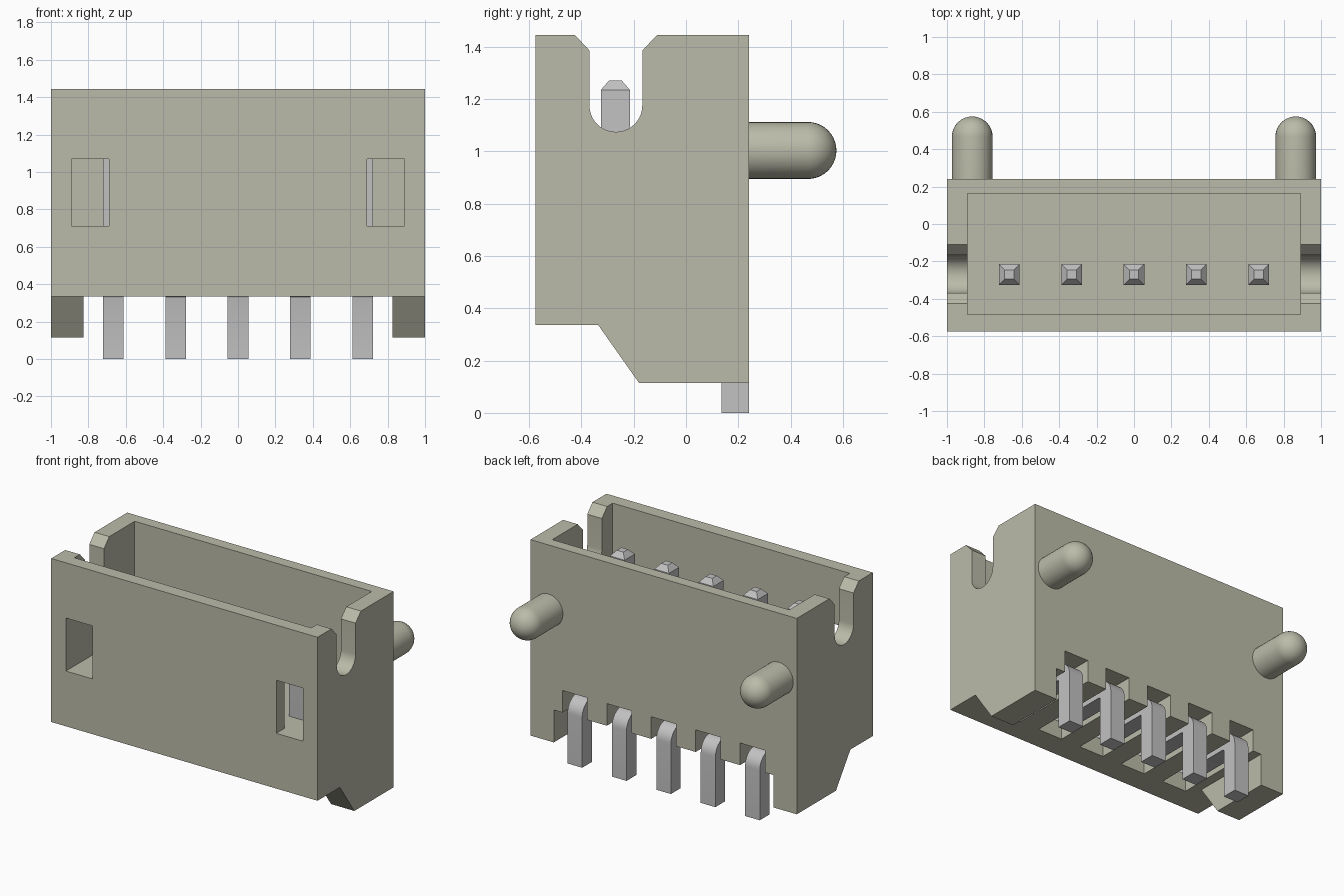
import bpy, bmesh, math

if "Cube" in bpy.data.objects:
    bpy.data.objects.remove(bpy.data.objects["Cube"], do_unlink=True)


def make_material(name, color):
    mat = bpy.data.materials.new(name)
    mat.use_nodes = True
    mat.diffuse_color = (*color, 1)
    bsdf = next(n for n in mat.node_tree.nodes if n.type == 'BSDF_PRINCIPLED')
    bsdf.inputs["Base Color"].default_value = (*color, 1)
    return mat


PLASTIC = make_material("warm grey plastic", (0.50, 0.50, 0.40))
METAL = make_material("pin metal grey", (0.54, 0.54, 0.54))


def finish(bm, name, mat):
    bmesh.ops.recalc_face_normals(bm, faces=bm.faces)
    mesh = bpy.data.meshes.new(name)
    bm.to_mesh(mesh)
    bm.free()
    mesh.materials.append(mat)
    obj = bpy.data.objects.new(name, mesh)
    bpy.context.collection.objects.link(obj)
    return obj


def add_prism(bm, profile, x0, x1):
    """Extrude a (y, z) profile from x0 to x1."""
    face = bm.faces.new([bm.verts.new((x0, y, z)) for y, z in profile])
    out = bmesh.ops.extrude_face_region(bm, geom=[face])
    moved = [v for v in out["geom"] if isinstance(v, bmesh.types.BMVert)]
    bmesh.ops.translate(bm, verts=moved, vec=(x1 - x0, 0, 0))


def prism(name, profile, x0, x1, mat=PLASTIC):
    bm = bmesh.new()
    add_prism(bm, profile, x0, x1)
    return finish(bm, name, mat)


def box(name, x0, x1, y0, y1, z0, z1):
    return prism(name, [(y0, z0), (y1, z0), (y1, z1), (y0, z1)], x0, x1)


def arc(cy, cz, r, a0, a1, n):
    """Points on an arc in the (y, z) plane, angles in degrees."""
    angles = [math.radians(a0 + (a1 - a0) * i / n) for i in range(n + 1)]
    return [(cy + r * math.cos(a), cz + r * math.sin(a)) for a in angles]


def select_only(obj):
    bpy.ops.object.select_all(action='DESELECT')
    obj.select_set(True)
    bpy.context.view_layer.objects.active = obj


def cut(target, cutter):
    mod = target.modifiers.new("cut", 'BOOLEAN')
    mod.operation = 'DIFFERENCE'
    mod.solver = 'EXACT'
    mod.object = cutter
    select_only(target)
    bpy.ops.object.modifier_apply(modifier=mod.name)
    bpy.data.objects.remove(cutter, do_unlink=True)


def smooth(obj):
    select_only(obj)
    bpy.ops.object.shade_smooth_by_angle(angle=math.radians(30))


FRONT, BACK, TOP, BASE, FOOT = -0.575, 0.24, 1.445, 0.335, 0.115
PIN_X = [-0.667 + i * 0.3335 for i in range(5)]

# Housing: side profile with the sloped feet, then hollowed out
housing = prism("housing", [(FRONT, BASE), (-0.335, BASE), (-0.18, FOOT), (BACK, FOOT),
                            (BACK, TOP), (FRONT, TOP)], -1, 1)
cut(housing, box("foot_gap_cutter", -0.825, 0.825, -0.7, 0.4, 0, BASE))
cut(housing, box("cavity_cutter", -0.89, 0.89, -0.485, 0.163, 0.71, 1.6))

# Front windows
for side in (-1, 1):
    x0, x1 = sorted((side * 0.69, side * 0.89))
    cut(housing, box("window_cutter", x0, x1, -0.7, -0.4, 0.71, 1.07))

# Round-bottomed, chamfered slots through both end walls
slot = [(-0.167, 1.385), (-0.11, TOP), (-0.11, 1.6), (-0.425, 1.6), (-0.425, TOP), (-0.369, 1.385)]
slot += arc(-0.268, 1.175, 0.101, 180, 360, 20)
cut(housing, prism("end_slot_cutter", slot, -1.1, 1.1))

# Pin channels in the underside, open at the back
for x in PIN_X:
    cut(housing, box("pin_channel_cutter", x - 0.093, x + 0.093, -0.41, 0.4, 0.2, 0.485))
smooth(housing)

# Bent square pins with tapered tips
W = 0.055
PIN_PROFILE = ([(0.135, 0), (BACK, 0)]
               + arc(BACK - 0.1, 0.34, 0.1, 0, 90, 8)
               + [(-0.215, 0.44), (-0.215, 1.235), (-0.325, 1.235)]
               + arc(-0.225, 0.437, 0.1, 180, 270, 8)
               + arc(0.125, 0.327, 0.01, 90, 0, 3))
for i, x in enumerate(PIN_X):
    bm = bmesh.new()
    add_prism(bm, PIN_PROFILE, x - W, x + W)
    bm.normal_update()
    end = max(bm.faces, key=lambda f: f.calc_center_median().z)
    out = bmesh.ops.extrude_face_region(bm, geom=[end])
    bmesh.ops.delete(bm, geom=[end], context='FACES_ONLY')
    for v in out["geom"]:
        if isinstance(v, bmesh.types.BMVert):
            v.co.x = x + (v.co.x - x) * 0.45
            v.co.y = -0.27 + (v.co.y + 0.27) * 0.45
            v.co.z = 1.27
    smooth(finish(bm, f"pin_{i + 1}", METAL))

# Round-nosed locating pegs on the back, lathed about the y axis
R = 0.109
for label, x in (("left", 0.865), ("right", -0.865)):
    bm = bmesh.new()
    points = [(0, 0.2), (R, 0.2)] + arc(0, 0.575 - R, R, 0, 90, 10)
    verts = [bm.verts.new((x + r, y, 1.003)) for r, y in points]
    edges = [bm.edges.new(pair) for pair in zip(verts, verts[1:])]
    bmesh.ops.spin(bm, geom=verts + edges, cent=(x, 0, 1.003), axis=(0, 1, 0),
                   angle=math.tau, steps=32)
    bmesh.ops.remove_doubles(bm, verts=bm.verts, dist=0.0005)
    smooth(finish(bm, f"{label}_locating_peg", PLASTIC))
